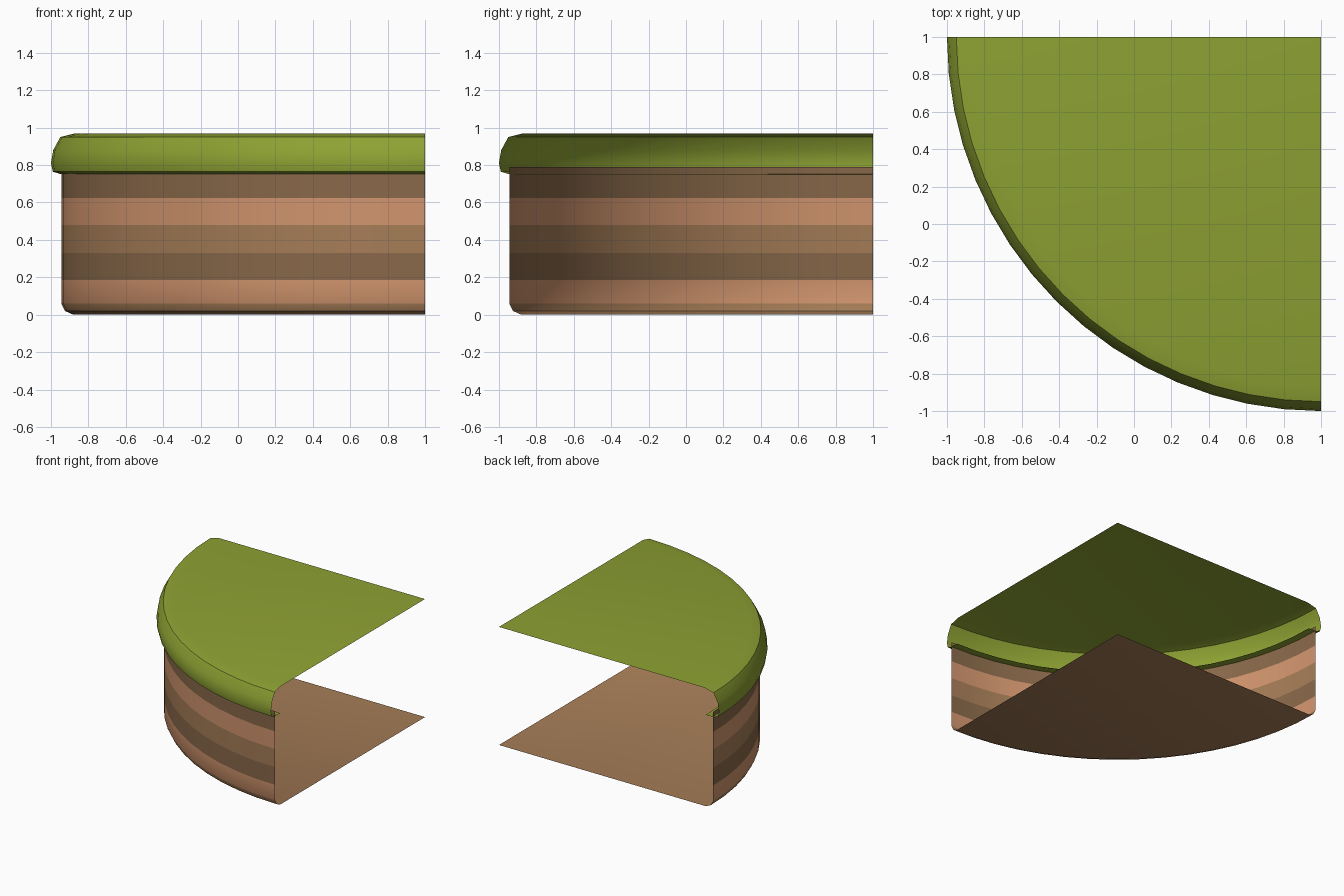
import bpy, bmesh, math

if "Cube" in bpy.data.objects:
    bpy.data.objects.remove(bpy.data.objects["Cube"])

SEGMENTS = 16
CENTRE = (1.0, 1.0)


def material(name, rgb):
    m = bpy.data.materials.new(name)
    m.diffuse_color = (*rgb, 1)
    m.use_nodes = True
    m.node_tree.nodes["Principled BSDF"].inputs["Base Color"].default_value = m.diffuse_color
    return m


GRASS = material("grass_green", (0.27, 0.36, 0.033))
LIGHT = material("earth_light", (0.64, 0.30, 0.155))
MEDIUM = material("earth_medium", (0.38, 0.205, 0.095))
DARK = material("earth_dark", (0.25, 0.14, 0.068))


def quarter_sweep(name, profile, mats, bands):
    """Sweep (radius, z) points through a quarter turn; the first point is on the axis.
    bands gives the material slot of each strip."""
    bm = bmesh.new()
    hub = bm.verts.new((*CENTRE, profile[0][1]))
    rings = []
    for r, z in profile[1:]:
        ring = []
        for i in range(SEGMENTS + 1):
            a = math.pi + math.pi / 2 * i / SEGMENTS
            ring.append(bm.verts.new((CENTRE[0] + r * math.cos(a),
                                      CENTRE[1] + r * math.sin(a), z)))
        rings.append(ring)
    upward = profile[-1][1] < profile[0][1]
    for i in range(SEGMENTS):
        faces = [[hub, rings[0][i], rings[0][i + 1]]]
        faces += [[a[i], b[i], b[i + 1], a[i + 1]] for a, b in zip(rings, rings[1:])]
        for corners, slot in zip(faces, bands):
            f = bm.faces.new(corners if upward else corners[::-1])
            f.material_index = slot
    mesh = bpy.data.meshes.new(name)
    bm.to_mesh(mesh)
    bm.free()
    for m in mats:
        mesh.materials.append(m)
    obj = bpy.data.objects.new(name, mesh)
    bpy.context.collection.objects.link(obj)
    bpy.ops.object.select_all(action='DESELECT')
    obj.select_set(True)
    bpy.context.view_layer.objects.active = obj
    bpy.ops.object.shade_smooth_by_angle(angle=math.radians(30))
    return obj


# Grass slab with rounded rim and overhanging lip
quarter_sweep("grass_top",
              [(0, 0.97), (1.87, 0.97), (1.95, 0.95), (1.988, 0.88), (2.0, 0.81),
               (1.99, 0.765), (1.95, 0.752), (1.88, 0.75)],
              [GRASS], [0] * 7)

# Layered earth wall with floor and rounded foot
quarter_sweep("earth_wall",
              [(0, 0.0), (1.88, 0.0), (1.925, 0.02), (1.945, 0.06), (1.945, 0.185),
               (1.945, 0.33), (1.945, 0.48), (1.945, 0.625), (1.945, 0.79)],
              [LIGHT, MEDIUM, DARK], [1, 1, 1, 0, 2, 1, 0, 2])
